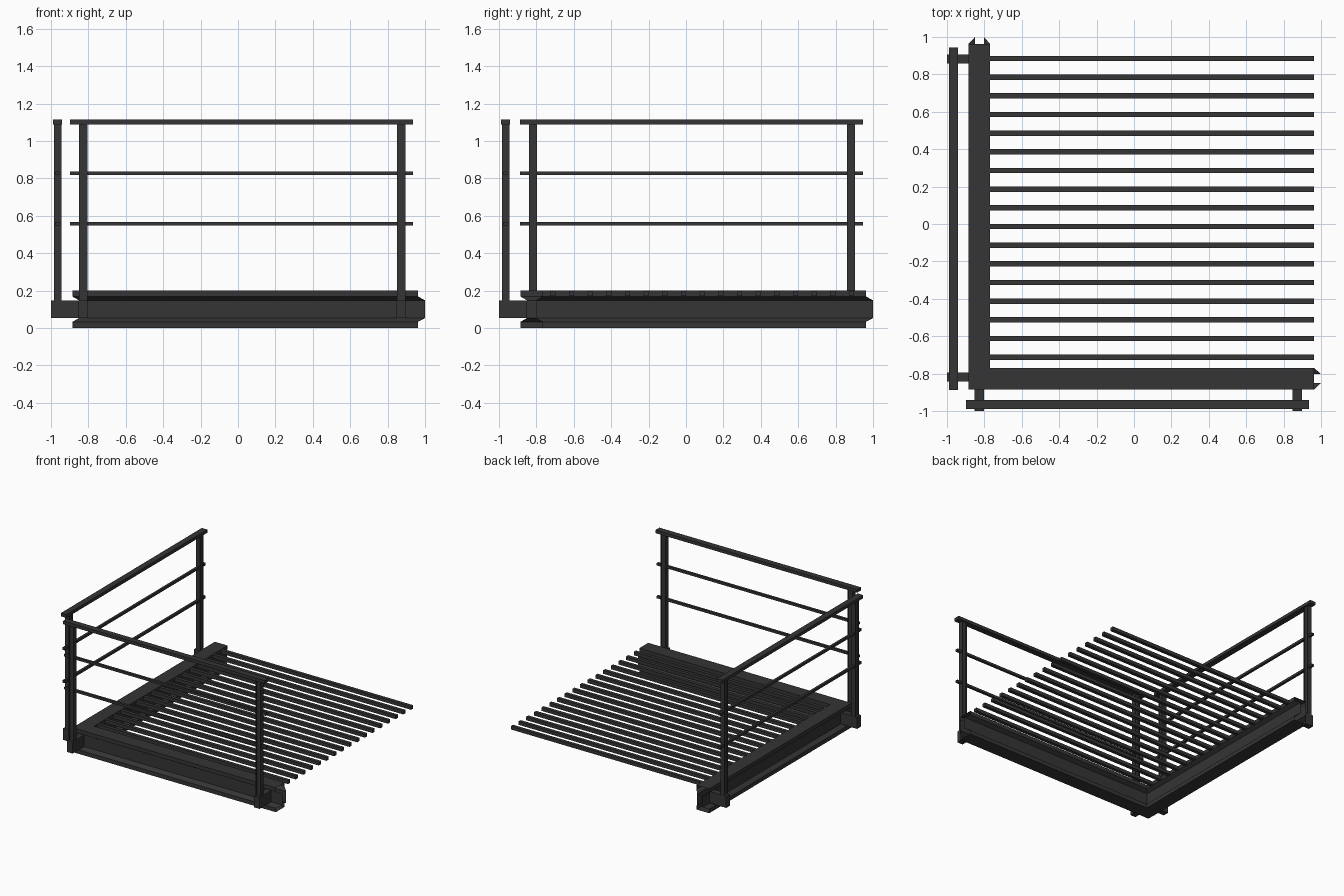
import bpy, bmesh

if "Cube" in bpy.data.objects:
    bpy.data.objects.remove(bpy.data.objects["Cube"])

steel = bpy.data.materials.new("dark_steel")
steel.diffuse_color = (0.035, 0.035, 0.035, 1)
steel.use_nodes = True
steel.node_tree.nodes["Principled BSDF"].inputs["Base Color"].default_value = steel.diffuse_color


def finish(name, bm):
    bmesh.ops.recalc_face_normals(bm, faces=bm.faces)
    me = bpy.data.meshes.new(name)
    bm.to_mesh(me)
    bm.free()
    me.materials.append(steel)
    ob = bpy.data.objects.new(name, me)
    bpy.context.collection.objects.link(ob)
    return ob


def loft(bm, rings, capped=True):
    """Bridge a row of equal closed rings, optionally capping both ends."""
    rows = [[bm.verts.new(p) for p in ring] for ring in rings]
    n = len(rows[0])
    for a, b in zip(rows, rows[1:]):
        for i in range(n):
            j = (i + 1) % n
            bm.faces.new((a[i], a[j], b[j], b[i]))
    if capped:
        bm.faces.new(rows[0])
        bm.faces.new(rows[-1])


def box(name, lo, hi, swap=False, shift=0.0):
    """Box between two corners; swap trades x and y for the left side."""
    bm = bmesh.new()
    ring = [(lo[0], lo[1]), (hi[0], lo[1]), (hi[0], hi[1]), (lo[0], hi[1])]
    ring = [place(x, y, swap, shift) for x, y in ring]
    loft(bm, [[(x, y, z) for x, y in ring] for z in (lo[2], hi[2])])
    return finish(name, bm)


def place(x, y, swap, shift):
    return (y, x + shift) if swap else (x, y)


# Edge beam: open-ended I profile running round the mitred corner
OUT, IN, WEB_OUT, WEB_IN = -0.885, -0.77, -0.85, -0.802
profile = [(OUT, 0), (IN, 0), (IN, 0.033), (WEB_IN, 0.053), (WEB_IN, 0.148),
           (IN, 0.168), (IN, 0.2), (OUT, 0.2), (OUT, 0.168), (WEB_OUT, 0.148),
           (WEB_OUT, 0.053), (OUT, 0.033)]
end = [1.0 if c in (WEB_OUT, WEB_IN) else 0.963 for c, z in profile]
bm = bmesh.new()
loft(bm, [[(c, e, z) for (c, z), e in zip(profile, end)],
          [(c, c, z) for c, z in profile],
          [(e, c, z) for (c, z), e in zip(profile, end)]], capped=False)
finish("edge_beam", bm)

# Floor slats
for i in range(17):
    y = 0.885 - 0.0998 * i
    box(f"floor_slat_{i + 1}", (-0.79, y - 0.014, 0.17), (0.963, y + 0.014, 0.198))


# Railings, built for the front and repeated on the left side
def post(name, x, y, swap, shift):
    w, d, t, r = 0.0225, 0.02, 0.006, 0.008
    half = [(-w, -d), (-w + t, -d), (-w + t, -d + r), (w - t, -d + r), (w - t, -d), (w, -d)]
    ring = half + [(-a, -b) for a, b in half]
    ring = [place(x + a, y + b, swap, shift) for a, b in ring]
    bm = bmesh.new()
    loft(bm, [[(a, b, z) for a, b in ring] for z in (0.14, 1.092)])
    finish(name, bm)


for side, swap, shift in (("front", False, 0.0), ("left", True, 0.01)):
    yc = -0.965
    for k, x in enumerate((-0.828, 0.872)):
        box(f"{side}_bracket_{k + 1}", (x - 0.025, -1.0, 0.053), (x + 0.025, -0.85, 0.148), swap, shift)
        post(f"{side}_post_{k + 1}", x, yc, swap, shift)
    box(f"{side}_handrail", (-0.897, yc - 0.025, 1.088), (0.935, yc + 0.025, 1.114), swap, shift)
    for k, z in enumerate((0.557, 0.827)):
        box(f"{side}_mid_rail_{k + 1}", (-0.897, yc - 0.01, z - 0.01), (0.935, yc + 0.01, z + 0.01), swap, shift)
